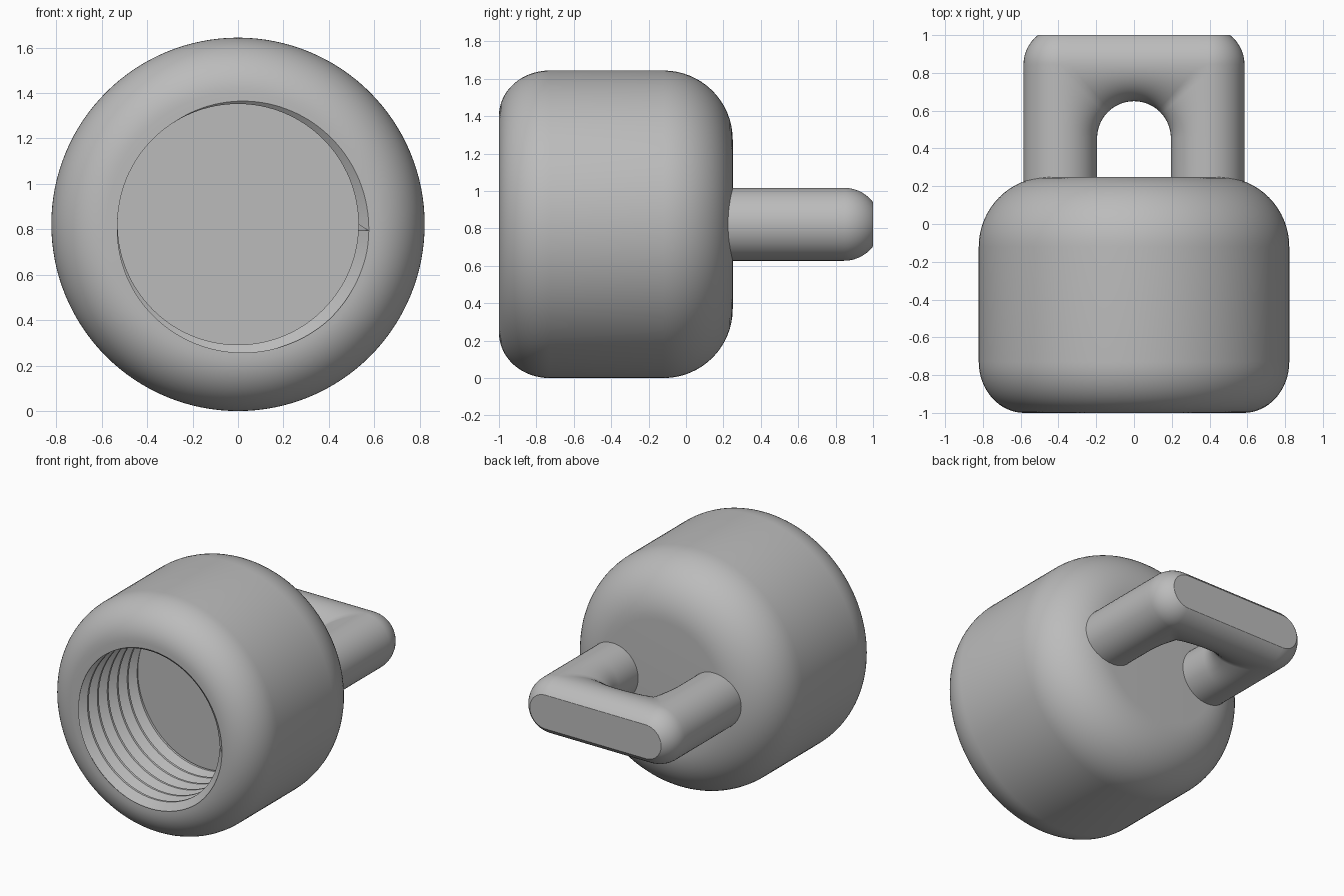
import bpy, bmesh
from math import sin, cos, pi, radians, tan
from mathutils import Vector

cube = bpy.data.objects.get("Cube")
if cube:
    bpy.data.objects.remove(cube)

AXIS_Z = 0.822
SEG = 128

grey = bpy.data.materials.new("plain grey")
grey.use_nodes = True
colour = (0.5, 0.5, 0.5, 1)
grey.diffuse_color = colour
grey.node_tree.nodes["Principled BSDF"].inputs["Base Color"].default_value = colour


def grid_mesh(bm, rows):
    """Skin rows of points, each row being a closed ring."""
    rings = [[bm.verts.new(p) for p in row] for row in rows]
    for a, b in zip(rings, rings[1:]):
        n = len(a)
        for i in range(n):
            j = (i + 1) % n
            bm.faces.new((a[i], a[j], b[j], b[i]))
    bmesh.ops.remove_doubles(bm, verts=bm.verts, dist=1e-5)


def finish(bm, name):
    bmesh.ops.recalc_face_normals(bm, faces=bm.faces)
    mesh = bpy.data.meshes.new(name)
    bm.to_mesh(mesh)
    bm.free()
    mesh.materials.append(grey)
    ob = bpy.data.objects.new(name, mesh)
    bpy.context.collection.objects.link(ob)
    bpy.ops.object.select_all(action="DESELECT")
    ob.select_set(True)
    bpy.context.view_layer.objects.active = ob
    bpy.ops.object.shade_smooth_by_angle(angle=radians(30))


# Round body: outer profile, then threaded bore, then bore floor
FRONT, BACK, FLOOR = -1.0, 0.25, -0.35
R, BORE, ROOT, PITCH = 0.822, 0.53, 0.58, 0.11


def ring(radius, y):
    return [Vector((radius * cos(t), y, AXIS_Z + radius * sin(t)))
            for t in (2 * pi * i / SEG for i in range(SEG))]


def thread_radius(phase):
    # Triangular thread with narrow flat crests and roots
    d = abs((phase % 1.0) - 0.5) * 2
    k = min(max((d - 0.1) / 0.75, 0), 1)
    return ROOT + (BORE - ROOT) * k


rows = [ring(0, BACK)]
for i in range(17):
    a = pi / 2 * i / 16
    rows.append(ring(R - 0.37 * (1 - sin(a)), BACK - 0.37 * (1 - cos(a))))
for i in range(17):
    a = pi / 2 * i / 16
    rows.append(ring(R - (R - ROOT) * (1 - cos(a)), FRONT + 0.27 * (1 - sin(a))))

# Helical rows, trimmed flat at the mouth and floor
for k in range(-1, 9):
    for f in (0.075, 0.45, 0.55, 0.925):
        row = []
        for i in range(SEG):
            turn = i / SEG
            shift = 0.5 - 1 / 12 - turn
            y = FRONT + PITCH * (k + f + shift)
            y = min(max(y, FRONT), FLOOR)
            r = thread_radius((y - FRONT) / PITCH - shift)
            t = 2 * pi * turn
            row.append(Vector((r * cos(t), y, AXIS_Z + r * sin(t))))
        rows.append(row)
rows.append(ring(0, FLOOR))
bm = bmesh.new()
grid_mesh(bm, rows)
finish(bm, "threaded_body")

# Handle: round bar with square-set corners outside and an arch inside
HALF, BAR, ARCH_Y = 0.39, 0.195, 0.455


def station(theta, normal):
    """Centre, inner and outer points in plan for a ray from the arch centre."""
    d = Vector((cos(theta), sin(theta)))
    o = Vector((0, ARCH_Y))
    centre = o + d * HALF / max(abs(d.x), abs(d.y))
    return centre, o + d * (HALF - BAR), centre + BAR * Vector((cos(normal), sin(normal)))


quarter = []
for i in range(13):
    quarter.append(station(pi / 4 * i / 12, 0))
for i in range(1, 13):
    quarter.append(station(pi / 4, pi / 2 * i / 12))
for i in range(1, 13):
    quarter.append(station(pi / 4 + pi / 4 * i / 12, pi / 2))
drop = Vector((0, 0.1 - ARCH_Y))
quarter.insert(0, tuple(p + drop for p in quarter[0]))
mirrored = [tuple(Vector((-p.x, p.y)) for p in s) for s in reversed(quarter[:-1])]

rows = []
for centre, inner, outer in quarter + mirrored:
    row = []
    for i in range(48):
        a = 2 * pi * i / 48
        p = centre + ((outer if cos(a) > 0 else inner) - centre) * abs(cos(a))
        row.append(Vector((p.x, p.y, AXIS_Z + BAR * sin(a))))
    rows.append(row)
bm = bmesh.new()
grid_mesh(bm, rows)
# Flat cut across the back of the handle
cut = bmesh.ops.bisect_plane(bm, geom=bm.verts[:] + bm.edges[:] + bm.faces[:],
                             plane_co=(0, 1, 0), plane_no=(0, 1, 0), clear_outer=True)
bmesh.ops.holes_fill(bm, edges=[e for e in bm.edges if e.is_boundary], sides=0)
finish(bm, "handle")
